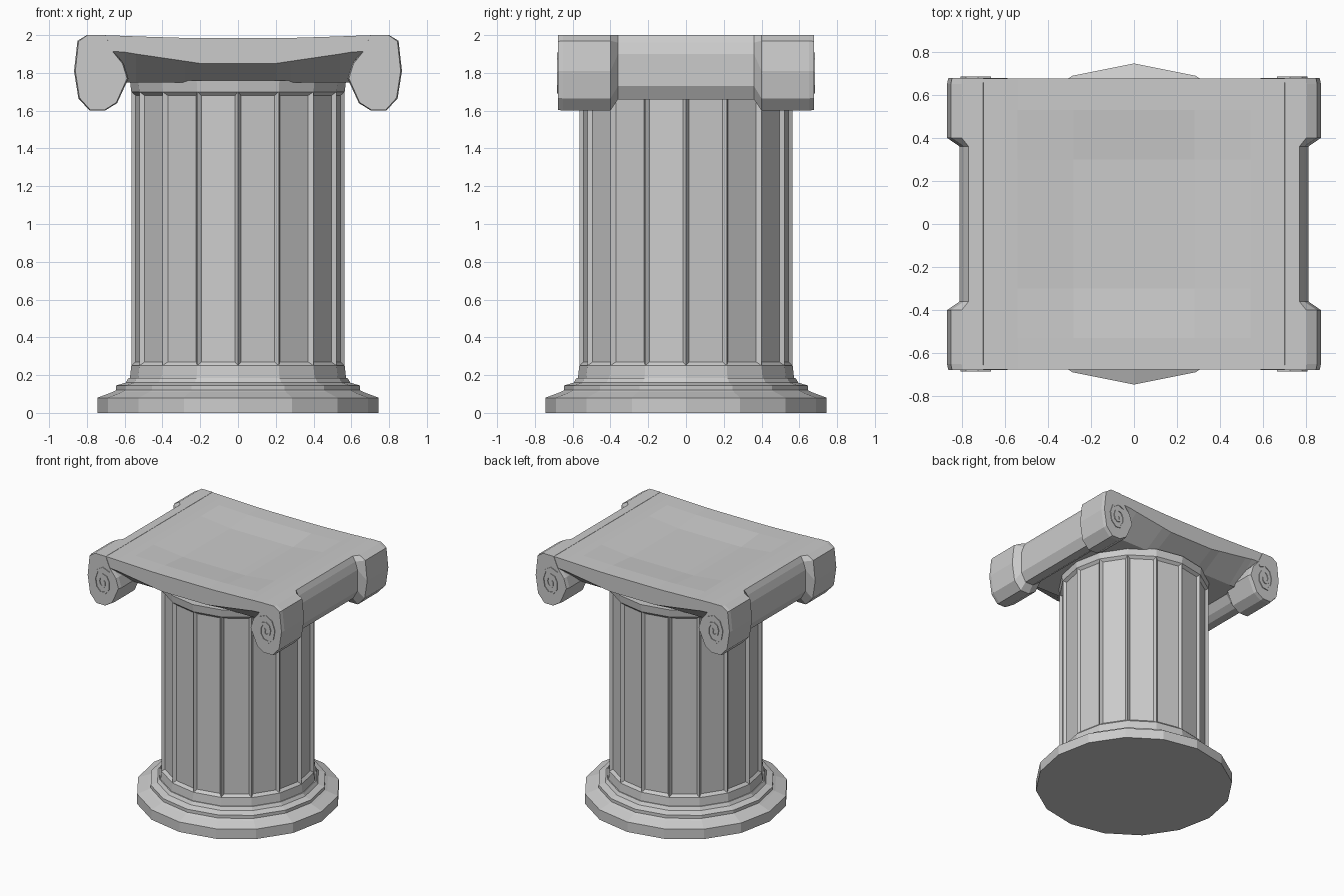
import bpy, bmesh, math

if "Cube" in bpy.data.objects:
    bpy.data.objects.remove(bpy.data.objects["Cube"])

stone = bpy.data.materials.new("light grey stone")
stone.diffuse_color = (0.6, 0.6, 0.6, 1)
stone.use_nodes = True
stone.node_tree.nodes["Principled BSDF"].inputs["Base Color"].default_value = stone.diffuse_color


def loft(name, rings, edit=None):
    """Skin a list of equal closed point rings and cap both ends."""
    bm = bmesh.new()
    vr = [[bm.verts.new(p) for p in r] for r in rings]
    n = len(rings[0])
    for a, b in zip(vr, vr[1:]):
        for i in range(n):
            j = (i + 1) % n
            bm.faces.new((a[i], a[j], b[j], b[i]))
    bm.faces.new(vr[0])
    bm.faces.new(vr[-1])
    bmesh.ops.recalc_face_normals(bm, faces=bm.faces)
    if edit:
        edit(bm)
    me = bpy.data.meshes.new(name)
    bm.to_mesh(me)
    bm.free()
    me.materials.append(stone)
    ob = bpy.data.objects.new(name, me)
    bpy.context.collection.objects.link(ob)
    return ob


def ring(r, z, n=16):
    return [(r * math.sin(math.tau * i / n), r * math.cos(math.tau * i / n), z)
            for i in range(n)]


# Stepped round base
base = [(0.745, 0), (0.745, 0.08), (0.665, 0.11), (0.645, 0.12),
        (0.645, 0.145), (0.595, 0.16), (0.58, 0.185)]
loft("base", [ring(r, z) for r, z in base])


# Fluted shaft: every tall side gets a recessed panel
def flutes(bm):
    tall = [f for f in bm.faces if max(e.calc_length() for e in f.edges) > 1]
    bmesh.ops.inset_individual(bm, faces=tall, thickness=0.02, depth=-0.02,
                               use_even_offset=True)


shaft = [(0.574, 0.17), (0.565, 0.25), (0.565, 1.70), (0.572, 1.76)]
loft("fluted_shaft", [ring(r, z) for r, z in shaft], flutes)

# Capital slab: dished top, flared underside, swept across x
columns = [(0.76, 2.0, 1.92), (0.60, 1.996, 1.91), (0.54, 1.993, 1.90),
           (0.28, 1.985, 1.862), (0.20, 1.984, 1.85)]   # x, top z, lip z
columns = [(-x, t, b) for x, t, b in columns] + columns[::-1]
sections = []
for x, top, lip in columns:
    dip = 0.02 if abs(x) < 0.3 else 0.0
    rows = [(-0.675, top), (-0.53, top), (-0.3, top - dip),
            (0.3, top - dip), (0.53, top), (0.675, top),
            (0.675, lip), (0.48, 1.75), (-0.48, 1.75), (-0.675, lip)]
    sections.append([(x, y, z) for y, z in rows])
loft("capital_slab", sections)

# Side rolls: large scroll outline at the ends, slimmer in the middle
big = [(0.70, 2.0), (0.80, 2.0), (0.85, 1.97), (0.868, 1.81), (0.845, 1.665),
       (0.785, 1.60), (0.705, 1.60), (0.64, 1.64), (0.58, 1.77),
       (0.605, 1.85), (0.66, 1.915)]
slim = [(0.70, 2.0), (0.768, 2.0), (0.79, 1.96), (0.81, 1.90), (0.81, 1.73),
        (0.77, 1.66), (0.70, 1.66), (0.655, 1.69), (0.60, 1.77),
        (0.62, 1.85), (0.66, 1.915)]
# end face outline, slightly chamfered except along the top
end = [(0.73 + (x - 0.73) * 0.95, z if z > 1.99 else 1.8 + (z - 1.8) * 0.98)
       for x, z in big]
stations = [(-0.678, end), (-0.65, big), (-0.40, big), (-0.36, slim)]
stations += [(-y, o) for y, o in stations[::-1]]

for s, side in ((-1, "left"), (1, "right")):
    loft(side + "_roll", [[(s * x, y, z) for x, z in o] for y, o in stations])
    # Spiral bands on both ends of the roll
    for d, face in ((-1, "front"), (1, "back")):
        band = []
        steps = 18
        for i in range(steps + 1):
            t = i / steps
            a = math.radians(130 - 720 * t)
            k = 1 - 0.88 * t
            pts = []
            for w, y in ((0.009, 0.67), (0.009, 0.684),
                         (-0.009, 0.684), (-0.009, 0.67)):
                pts.append((s * (0.725 + (0.085 * k + w) * math.cos(a)),
                            d * y,
                            1.785 + (0.12 * k + w) * math.sin(a)))
            band.append(pts)
        loft(f"{face}_{side}_spiral", band)
